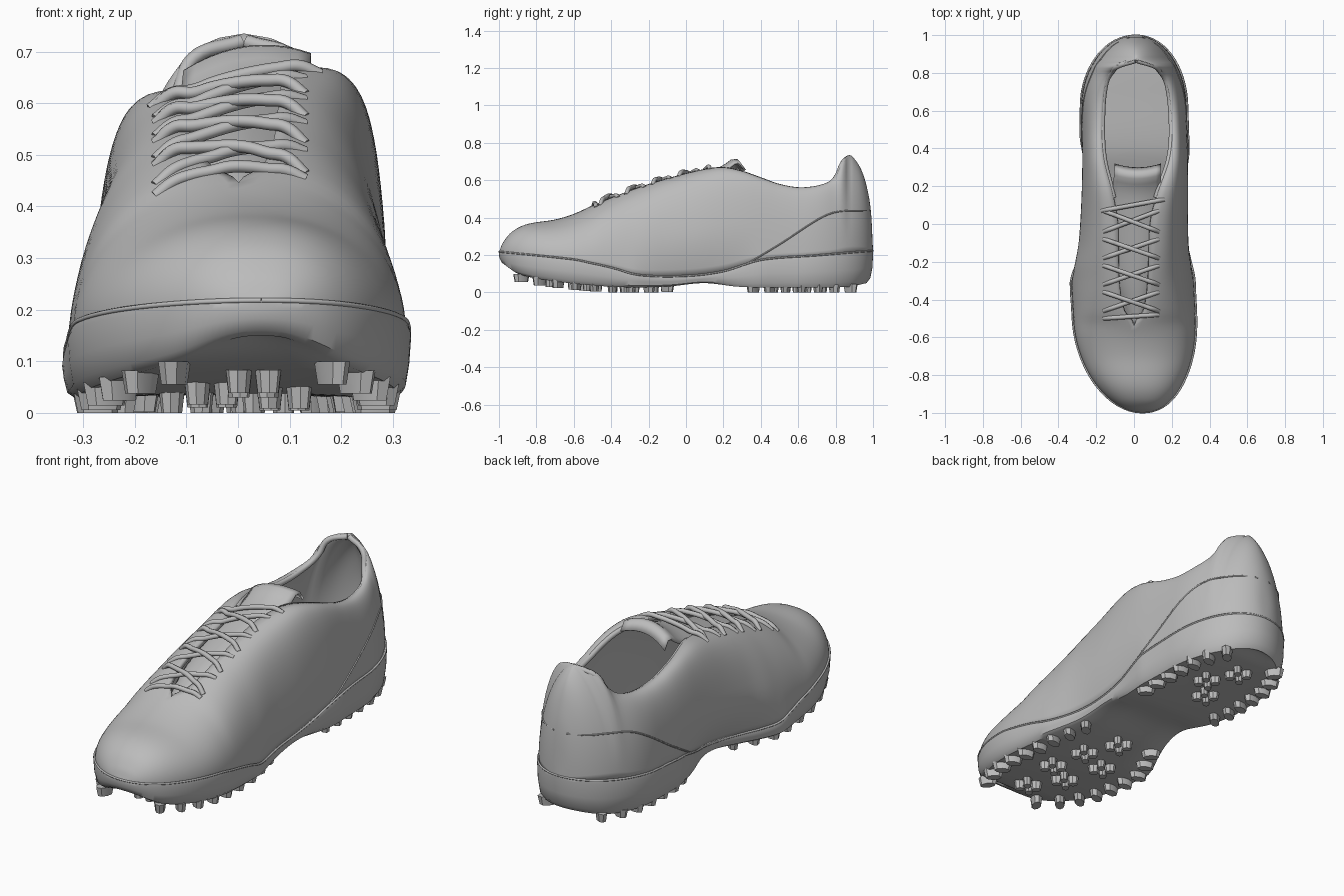
import bpy, bmesh, math
from mathutils import Matrix, Vector

if "Cube" in bpy.data.objects:
    bpy.data.objects.remove(bpy.data.objects["Cube"])

grey = bpy.data.materials.new("mid_grey")
grey.use_nodes = True
tone = (0.5, 0.5, 0.5, 1)
grey.diffuse_color = tone
grey.node_tree.nodes["Principled BSDF"].inputs["Base Color"].default_value = tone


def curve(*p):
    """Smooth function through (y, value) points."""
    def slope(i):
        a, b = p[max(i - 1, 0)], p[min(i + 1, len(p) - 1)]
        return (b[1] - a[1]) / (b[0] - a[0])

    def f(y):
        y = min(max(y, p[0][0]), p[-1][0])
        i = next((k for k in range(len(p) - 1) if y <= p[k + 1][0]), len(p) - 2)
        (y0, v0), (y1, v1) = p[i], p[i + 1]
        d = y1 - y0
        t = (y - y0) / d
        s = t * t * (3 - 2 * t)
        return (v0 + (v1 - v0) * s + d * slope(i) * t * (1 - t) ** 2
                - d * slope(i + 1) * t * t * (1 - t))
    return f


# Shape curves along the length of the shoe
middle = curve((-1, .045), (-.8, .02), (-.5, 0), (0, 0), (.4, .015), (.8, .012), (1, .01))
width = {-1: curve((-1, .32), (-.5, .325), (-.25, .333), (-.1, .312), (.1, .3), (.5, .298), (1, .29)),
         1: curve((-1, .32), (-.5, .33), (-.25, .32), (-.1, .305), (.1, .298), (.5, .27), (1, .27))}
tuck = {-1: curve((-.3, 0), (-.18, .04), (0, .09), (.15, .09), (.32, .03), (.45, 0)),
        1: curve((-.28, 0), (-.18, .015), (0, .035), (.2, .03), (.4, 0))}
bulge = curve((-1, .8), (-.6, .9), (-.3, .9), (-.1, .7), (.1, .6), (.4, .6), (.7, .8), (.87, 1.25), (1, .9))
top = curve((-1, .215), (-.98, .265), (-.93, .325), (-.85, .365), (-.7, .39), (-.6, .42), (-.5, .465),
            (-.3, .545), (-.1, .61), (.1, .66), (.2, .67), (.3, .65), (.4, .615), (.5, .58),
            (.62, .562), (.75, .585), (.8, .625), (.835, .7), (.87, .735), (.9, .715), (.94, .65),
            (.97, .55), (.99, .42), (1, .22))
rim = curve((-1, .215), (-.6, .173), (-.5, .152), (-.4, .13), (-.25, .09), (0, .085), (.2, .11),
            (.4, .17), (.7, .195), (1, .22))
under = curve((-1, .15), (-.95, .11), (-.9, .09), (-.8, .07), (-.6, .045), (-.35, .028), (-.1, .032),
              (.1, .05), (.3, .03), (.6, .027), (.9, .03), (1, .05))
gap = curve((-.53, 0), (-.46, .05), (-.3, .075), (0, .085), (.15, .115), (.35, .172), (.55, .182),
            (.75, .16), (.82, .115), (.85, .07), (.866, 0))
drop = curve((-.5, 0), (-.1, .03), (.2, .045), (.45, .015), (.6, 0))

stations = [-math.cos(math.pi * i / 110) for i in range(111)]


def half_width(y, s):
    e = max((-.5 - y) / .5, (y - .62) / .38, 0)
    return width[s](y) * math.sqrt(max(0, 1 - e * e))


def power(y, s):
    return bulge(y) * (1.15 if s < 0 else 1)


def edge_height(y, s):
    return top(y) - (drop(y) if s < 0 else 0)


def upper_point(y, f, s):
    """Point on the upper; f runs from the sole (0) to the top edge (1)."""
    w = half_width(y, s) * .985
    c = min(max(0, gap(y)), w)
    a = f * math.pi / 2
    x = c + (w - c) * max(0, math.cos(a)) ** power(y, s)
    x -= tuck[s](y) * max(0, 1 - f / .3) ** 2
    low = rim(y) - .004
    return Vector((middle(y) + s * x, y, low + (edge_height(y, s) - low) * math.sin(a)))


def sole_width(y, s):
    return half_width(y, s) - tuck[s](y) + .005 * min(1, half_width(y, s) * 8)


def finish(ob, smooth=40):
    ob.data.materials.clear()
    ob.data.materials.append(grey)
    bpy.ops.object.select_all(action="DESELECT")
    ob.select_set(True)
    bpy.context.view_layer.objects.active = ob
    if smooth:
        bpy.ops.object.shade_smooth_by_angle(angle=math.radians(smooth))
    return ob


def mesh_object(name, bm, smooth=40):
    me = bpy.data.meshes.new(name)
    bm.to_mesh(me)
    bm.free()
    ob = bpy.data.objects.new(name, me)
    bpy.context.collection.objects.link(ob)
    return finish(ob, smooth)


def loft(name, sections, closed=False, skip=None, smooth=40):
    bm = bmesh.new()
    rows = [[bm.verts.new(p) for p in sec] for sec in sections]
    n = len(rows[0])
    for a, b in zip(rows, rows[1:]):
        for i in range(n if closed else n - 1):
            if i != skip:
                j = (i + 1) % n
                bm.faces.new((a[i], a[j], b[j], b[i]))
    bmesh.ops.remove_doubles(bm, verts=bm.verts, dist=.0006)
    bmesh.ops.recalc_face_normals(bm, faces=bm.faces)
    return mesh_object(name, bm, smooth)


def tube(name, pts, r):
    cu = bpy.data.curves.new(name, "CURVE")
    cu.dimensions = "3D"
    cu.bevel_depth, cu.bevel_resolution, cu.resolution_u = r, 2, 6
    cu.use_fill_caps = True
    sp = cu.splines.new("BEZIER")
    sp.bezier_points.add(len(pts) - 1)
    for b, p in zip(sp.bezier_points, pts):
        b.co = p
        b.handle_left_type = b.handle_right_type = "AUTO"
    ob = bpy.data.objects.new(name, cu)
    bpy.context.collection.objects.link(ob)
    finish(ob, 0)


# Upper with open throat and collar
N = 20
fs = [i / N for i in range(N + 1)]
upper = loft("upper", [[upper_point(y, f, -1) for f in fs] + [upper_point(y, f, 1) for f in reversed(fs)]
                       for y in stations], skip=N, smooth=60)
shell = upper.modifiers.new("thickness", "SOLIDIFY")
shell.thickness, shell.offset = .022, -1

# Padded collar edge
for s, side in ((-1, "right"), (1, "left")):
    pts = [upper_point(.14 + .725 * i / 24, 1, s) - Vector((0, 0, .014)) for i in range(25)]
    tube("collar_padding_" + side, pts, .014)


# Sole with insole as its top face; each profile entry is width, length, height
def sole_section(y):
    lo, hi = under(y), rim(y)
    prof = ((.93, 1, hi + .002), (.99, 1, hi), (1, 1, hi - .012), (.99, .997, lo + (hi - lo) * .5),
            (.97, .985, lo + (hi - lo) * .15), (.92, .965, lo), (.4, .955, lo + .008))
    side = [[Vector((middle(y) + s * sole_width(y, s) * k, y * l, z)) for k, l, z in prof] for s in (-1, 1)]
    return side[0] + side[1][::-1]


loft("sole", [sole_section(y) for y in stations], closed=True)

# Bead around the sole edge and raised heel seam
seam = curve((.28, .13), (.5, .26), (.72, .4), (.82, .435), (1, .44))
for s, side in ((-1, "right"), (1, "left")):
    pts = [(middle(y) + s * sole_width(y, s) * .985, y * .998, rim(y) + .003) for y in stations[::3] + [1]]
    tube("sole_bead_" + side, pts, .005)
    pts = []
    for i in range(17):
        y = .28 + .705 * i / 16
        k = (seam(y) - rim(y)) / (edge_height(y, s) - rim(y))
        pts.append(upper_point(y, math.asin(min(1, max(0, k))) * 2 / math.pi, s))
    tube("heel_seam_" + side, pts, .004)

# Tongue
tongue_top = curve((-.54, .435), (-.3, .525), (0, .612), (.15, .655), (.22, .692), (.26, .718), (.3, .67))
tongue_half = curve((-.54, .05), (-.3, .1), (.1, .125), (.3, .122))
rows = []
for i in range(29):
    y = -.54 + .84 * i / 28
    rows.append([Vector((middle(y) + .008 + u * tongue_half(y), y + .02 * u * u,
                         tongue_top(y) + .016 * u - .03 * u * u)) for u in [k / 5 - 1 for k in range(11)]])
tongue = loft("tongue", rows, smooth=60)
tongue.modifiers.new("thickness", "SOLIDIFY").thickness = .012


# Laces
def lace(name, start, end, lift=.002):
    pts = []
    for i in range(9):
        t = i / 8
        x, y = start[0] + (end[0] - start[0]) * t, start[1] + (end[1] - start[1]) * t
        s = -1 if x < middle(y) else 1
        w, c = half_width(y, s), gap(y)
        u = abs(x - middle(y))
        if u > c:
            cosine = ((u - c) / (w - c)) ** (1 / power(y, s))
            z = upper_point(y, math.acos(min(1, cosine)) * 2 / math.pi, s).z
        else:
            z = top(y) - drop(y) * (.5 - .5 * (x - middle(y)) / c) + .008 * (1 - (u / c) ** 2)
        pts.append((x, y, z + (lift if 0 < i < 8 else -.008)))
    tube(name, pts, .012)


holes = [-.48, -.34, -.2, -.06, .09]
lace("lace_toe_bar", (-.16, -.5), (.13, -.48))
for i, (a, b) in enumerate(zip(holes, holes[1:])):
    lace(f"lace_rising_left_{i}", (-.16, a + .02), (.13, b - .02))
    lace(f"lace_rising_right_{i}", (.13, a + .02), (-.16, b - .02), .012)
lace("lace_top_bar", (-.17, .07), (.16, .13), .008)

# Studs: radial lugs round the edge and four-petal clusters inside
bm = bmesh.new()


def stud(x, y, length, breadth, angle):
    z = under(y) + .015
    low = max(0, under(y) - .03)
    m = (Matrix.Translation((x, y, (z + low) / 2)) @ Matrix.Rotation(angle, 4, "Z")
         @ Matrix.Diagonal((length, breadth, 1, 1)))
    bmesh.ops.create_cone(bm, cap_ends=True, segments=8, radius1=.8, radius2=1, depth=z - low, matrix=m)


def lug_row(a, b, n, centre):
    for i in range(n):
        y = a + (b - a) * i / (n - 1)
        for s in (-1, 1):
            x = middle(y) + s * (sole_width(y, s) * .97 - .055)
            stud(x, y, .048, .028, math.atan2((y - centre) * .6, x))


lug_row(-.88, -.1, 9, -.4)
lug_row(.36, .88, 7, .65)
for x, y in ((.03, -.76), (-.05, -.58), (.09, -.5), (-.1, -.36), (.06, -.3), (-.02, -.14),
             (-.03, .5), (.06, .62), (-.02, .76)):
    for k in range(4):
        a = math.pi * (k / 2 + .25)
        stud(x + .04 * math.cos(a), y + .04 * math.sin(a), .028, .022, a)
mesh_object("studs", bm, 30)
